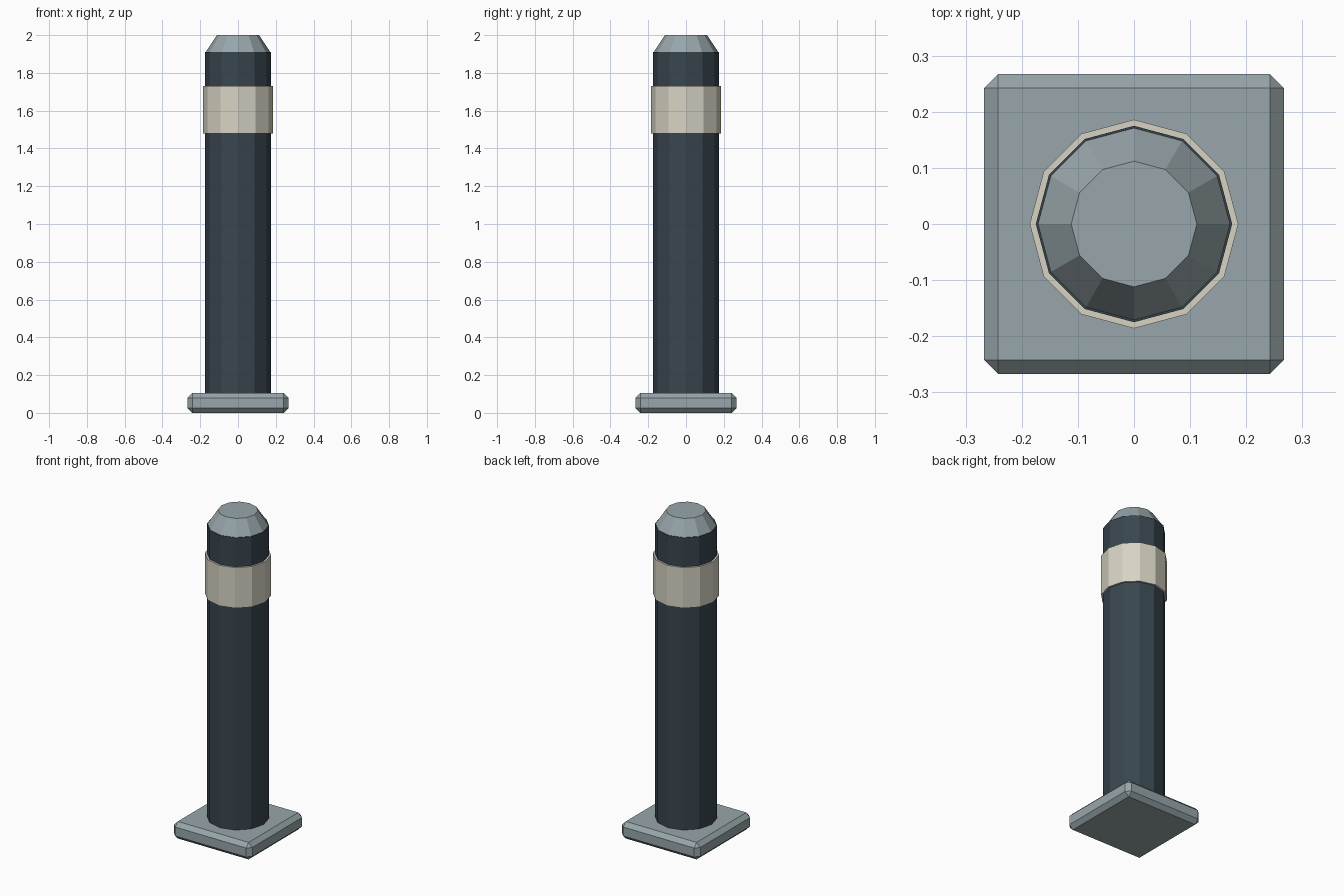
import bpy
import bmesh

cube = bpy.data.objects.get("Cube")
if cube:
    bpy.data.objects.remove(cube, do_unlink=True)


def material(name, rgb):
    mat = bpy.data.materials.new(name)
    mat.use_nodes = True
    mat.diffuse_color = (*rgb, 1)
    mat.node_tree.nodes["Principled BSDF"].inputs["Base Color"].default_value = (*rgb, 1)
    return mat


def add_object(name, bm, mat):
    mesh = bpy.data.meshes.new(name)
    bm.to_mesh(mesh)
    bm.free()
    mesh.materials.append(mat)
    obj = bpy.data.objects.new(name, mesh)
    bpy.context.collection.objects.link(obj)
    return obj


def drum(name, r_bottom, r_top, z_bottom, z_top, mat):
    """Twelve-sided flat-shaded drum with corners on the axes."""
    bm = bmesh.new()
    bmesh.ops.create_cone(bm, cap_ends=True, segments=12, radius1=r_bottom,
                          radius2=r_top, depth=z_top - z_bottom)
    bmesh.ops.translate(bm, verts=bm.verts, vec=(0, 0, (z_bottom + z_top) / 2))
    return add_object(name, bm, mat)


steel = material("grey steel", (0.31, 0.38, 0.40))
dark = material("dark slate", (0.04, 0.06, 0.075))
cream = material("cream band", (0.68, 0.65, 0.55))

# Square foot plate with chamfered edges
bm = bmesh.new()
bmesh.ops.create_cube(bm, size=1)
bmesh.ops.scale(bm, verts=bm.verts, vec=(0.534, 0.534, 0.105))
bmesh.ops.translate(bm, verts=bm.verts, vec=(0, 0, 0.0525))
plate = add_object("base_plate", bm, steel)
bevel = plate.modifiers.new("chamfer", 'BEVEL')
bevel.width = 0.025
bevel.segments = 1

# Post, reflective band and tapered cap
drum("post", 0.175, 0.175, 0.09, 1.91, dark)
drum("band", 0.186, 0.186, 1.48, 1.73, cream)
drum("cap", 0.171, 0.112, 1.91, 2.0, steel)
